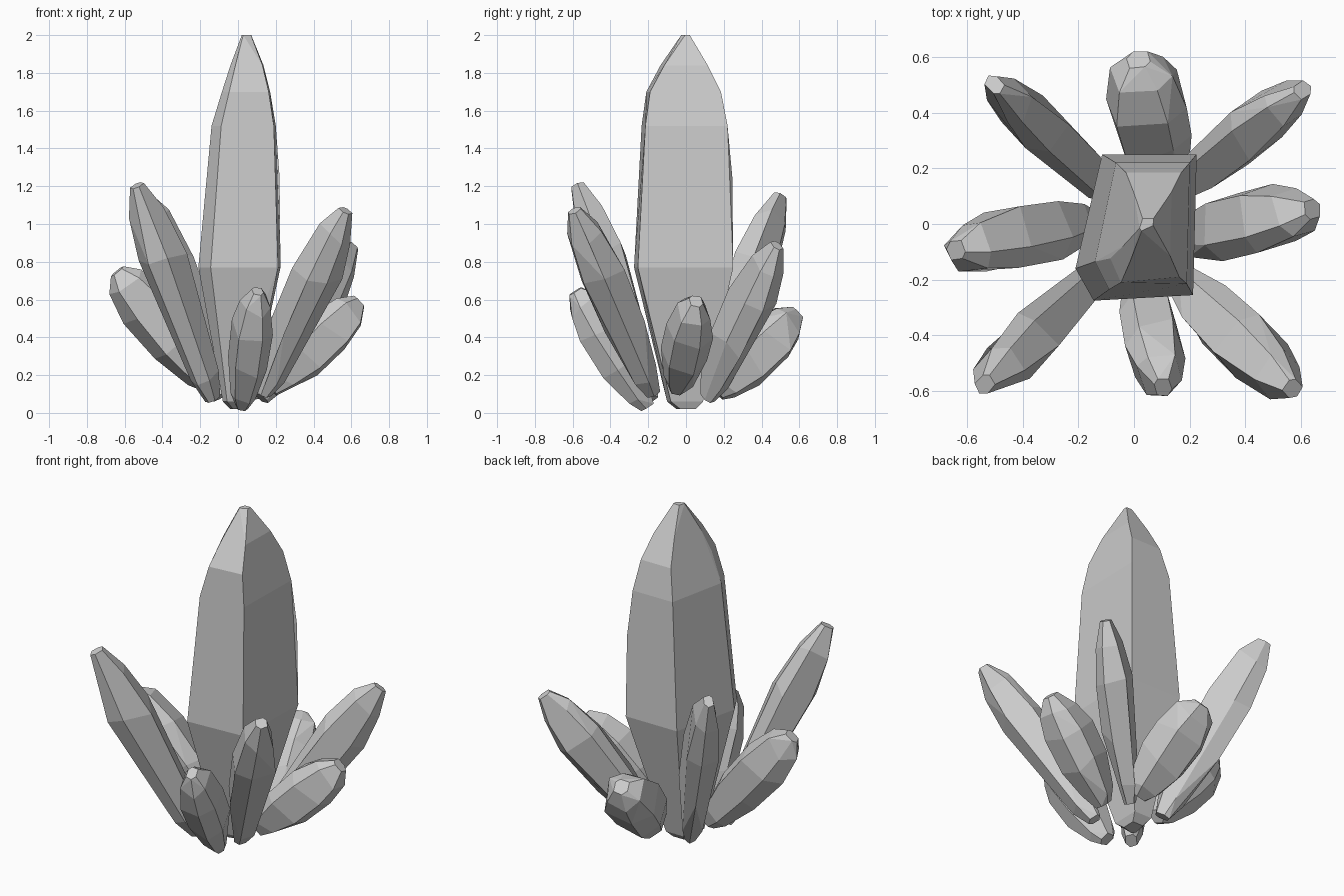
import bpy
import bmesh
import math
import random
from mathutils import Vector

random.seed(7)

cube = bpy.data.objects.get("Cube")
if cube:
    bpy.data.objects.remove(cube, do_unlink=True)

# One plain grey stone colour
GREY = (0.6, 0.6, 0.6, 1.0)
stone = bpy.data.materials.new("grey crystal")
stone.use_nodes = True
stone.diffuse_color = GREY
bsdf = stone.node_tree.nodes["Principled BSDF"]
bsdf.inputs["Base Color"].default_value = GREY
bsdf.inputs["Roughness"].default_value = 0.8


def hull_object(name, points, flatten):
    """Wrap points in a chiselled convex solid with flat facets."""
    bm = bmesh.new()
    for p in points:
        bm.verts.new(p)
    result = bmesh.ops.convex_hull(bm, input=bm.verts)
    loose = {g for g in result["geom_interior"] + result["geom_unused"]
             if isinstance(g, bmesh.types.BMVert)}
    bmesh.ops.delete(bm, geom=list(loose), context="VERTS")
    bmesh.ops.dissolve_limit(bm, angle_limit=math.radians(flatten),
                             verts=bm.verts, edges=bm.edges)
    bmesh.ops.recalc_face_normals(bm, faces=bm.faces)
    mesh = bpy.data.meshes.new(name)
    bm.to_mesh(mesh)
    bm.free()
    mesh.materials.append(stone)
    obj = bpy.data.objects.new(name, mesh)
    bpy.context.collection.objects.link(obj)


# Tall central crystal: skewed rectangular rings (z, x min, x max, y min, y max)
rings = [
    (0.02, -0.04, 0.05, -0.05, 0.05),
    (0.06, -0.08, 0.07, -0.10, 0.09),
    (0.77, -0.21, 0.225, -0.275, 0.25),
    (1.25, -0.18, 0.22, -0.25, 0.245),
    (1.52, -0.14, 0.20, -0.235, 0.22),
    (1.70, -0.085, 0.17, -0.21, 0.185),
    (1.84, -0.04, 0.135, -0.135, 0.115),
    (2.00, 0.02, 0.07, -0.025, 0.02),
]
points = []
for z, x0, x1, y0, y1 in rings:
    w, d = x1 - x0, y1 - y0
    points += [(x0 + 0.22 * w, y1, z), (x0, y0 + 0.22 * d, z),
               (x0 + 0.15 * w, y0, z), (x1 - 0.03 * w, y0 + 0.02, z), (x1, y1, z)]
hull_object("central_crystal", points, 5)

# Shared shape of the side crystals: taper along the axis and six-sided section
TAPER = [(0.01, 0.32), (0.12, 0.62), (0.38, 0.95), (0.66, 1.0),
         (0.87, 0.74), (0.99, 0.3)]
SECTION = [(1, 0.55), (0.4, 1), (-0.9, 0.8), (-1, -0.4), (-0.3, -1), (0.9, -0.7)]


def side_crystal(name, base, tip, width, depth, flip):
    base, tip = Vector(base), Vector(tip)
    axis = (tip - base).normalized()
    across = axis.cross(Vector((0, 0, 1))).normalized()
    up = across.cross(axis)
    pts = []
    for t, scale in TAPER:
        centre = base.lerp(tip, t)
        for u, v in SECTION:
            a = flip * u * scale * width / 2 * random.uniform(0.94, 1.04)
            b = v * scale * depth / 2 * random.uniform(0.94, 1.04)
            slide = random.uniform(-0.03, 0.03) if 0.1 < t < 0.9 else 0
            pts.append(centre + across * a + up * b + axis * slide)
    hull_object(name, pts, 8)


# Ring of leaning crystals: base, tip, width, depth, flip
side_crystal("front_crystal", (0.02, -0.20, 0.025), (0.105, -0.59, 0.65), 0.2, 0.26, 1)
side_crystal("front_left_crystal", (0.13, -0.17, 0.09), (0.575, -0.595, 1.08), 0.22, 0.24, -1)
side_crystal("left_crystal", (0.17, -0.05, 0.12), (0.645, 0.055, 0.595), 0.23, 0.28, 1)
side_crystal("back_left_crystal", (0.12, 0.11, 0.07), (0.61, 0.485, 0.895), 0.19, 0.27, -1)
side_crystal("back_crystal", (0.11, 0.16, 0.1), (0.015, 0.595, 0.535), 0.28, 0.29, 1)
side_crystal("back_right_crystal", (-0.1, 0.11, 0.07), (-0.505, 0.505, 1.16), 0.18, 0.27, -1)
side_crystal("right_crystal", (-0.15, 0.01, 0.14), (-0.645, -0.095, 0.755), 0.23, 0.28, -1)
side_crystal("front_right_crystal", (-0.13, -0.18, 0.06), (-0.54, -0.58, 1.215), 0.2, 0.26, 1)
